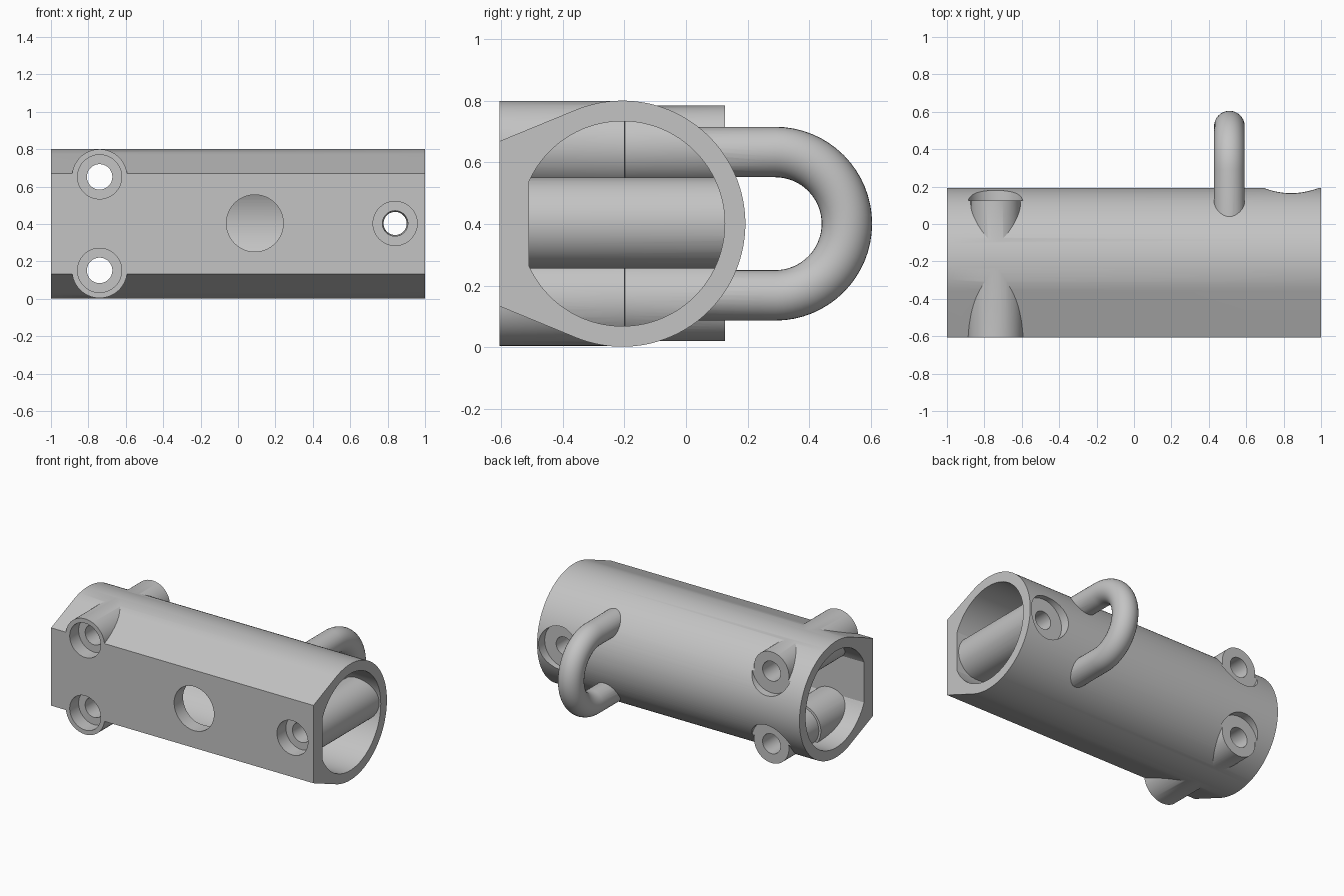
import bpy, bmesh
from math import pi, cos, sin, acos, atan2, hypot

if "Cube" in bpy.data.objects:
    bpy.data.objects.remove(bpy.data.objects["Cube"], do_unlink=True)

CY, CZ = -0.207, 0.401        # tube axis
R_OUT, R_IN = 0.4, 0.333
FRONT, FLAT_IN, SEAT = -0.607, -0.51, 0.126
BOSS_R, BOSS_BACK_R = 0.148, 0.133
BORE_R, HOLE_R = 0.118, 0.068

grey = bpy.data.materials.new("plain grey")
grey.use_nodes = True
COLOUR = (0.55, 0.55, 0.55, 1)
grey.diffuse_color = COLOUR
grey.node_tree.nodes["Principled BSDF"].inputs["Base Color"].default_value = COLOUR


def finish(name, bm):
    bmesh.ops.recalc_face_normals(bm, faces=bm.faces)
    mesh = bpy.data.meshes.new(name)
    bm.to_mesh(mesh)
    bm.free()
    mesh.materials.append(grey)
    obj = bpy.data.objects.new(name, mesh)
    bpy.context.collection.objects.link(obj)
    return obj


def loft(name, rings):
    """Skin equal-sized rings of points and cap both ends."""
    bm = bmesh.new()
    vs = [[bm.verts.new(p) for p in ring] for ring in rings]
    n = len(vs[0])
    for a, b in zip(vs, vs[1:]):
        for i in range(n):
            j = (i + 1) % n
            bm.faces.new((a[i], a[j], b[j], b[i]))
    bm.faces.new(vs[0])
    bm.faces.new(vs[-1])
    return finish(name, bm)


def prism_x(name, profile, half):
    return loft(name, [[(x, y, z) for y, z in profile] for x in (-half, half)])


def rod_y(name, x, z, stations, n=64):
    """Turned part along y from (y, radius) stations."""
    return loft(name, [[(x + r * cos(2 * pi * i / n), y, z + r * sin(2 * pi * i / n))
                        for i in range(n)] for y, r in stations])


def combine(target, tool, operation):
    mod = target.modifiers.new("combine", "BOOLEAN")
    mod.operation, mod.solver, mod.object = operation, "EXACT", tool
    bpy.context.view_layer.update()
    deps = bpy.context.evaluated_depsgraph_get()
    mesh = bpy.data.meshes.new_from_object(target.evaluated_get(deps))
    target.modifiers.clear()
    target.data = mesh
    bpy.data.objects.remove(tool, do_unlink=True)


def arc(radius, start, end, n):
    return [(CY + radius * cos(start + (end - start) * i / n),
             CZ + radius * sin(start + (end - start) * i / n)) for i in range(n + 1)]


# Tube shell: round back, tangent shoulders running to a flat front
py, pz = FRONT - CY, 0.268
tangent = atan2(pz, py) - acos(R_OUT / hypot(py, pz))
ty, tz = R_OUT * cos(tangent), R_OUT * sin(tangent)
over = 0.1                     # surplus in front, trimmed later
nose = pz - over * (tz - pz) / (ty - py)
shell = arc(R_OUT, -tangent, tangent, 96)
shell += [(FRONT - over, CZ + nose), (FRONT - over, CZ - nose)]
body = prism_x("tube_mount", shell, 1.0)

# Loop handle on the back
LOOP_X, LOOP_Y, LOOP_R, ROD_R = 0.51, 0.29, 0.233, 0.082
path = [(-0.1, LOOP_R, pi / 2)]
path += [(LOOP_Y + LOOP_R * cos(a), LOOP_R * sin(a), a)
         for a in (pi / 2 - pi * i / 32 for i in range(33))]
path.append((-0.1, -LOOP_R, -pi / 2))
rings = []
for y, z, a in path:
    ring = []
    for i in range(32):
        t = 2 * pi * i / 32
        out = ROD_R * cos(t)
        ring.append((LOOP_X + ROD_R * sin(t), y + out * cos(a), CZ + z + out * sin(a)))
    rings.append(ring)
combine(body, loft("loop_handle", rings), "UNION")

# Main bore with a flat inner front wall
cut = acos((FLAT_IN - CY) / R_IN)
combine(body, prism_x("bore_cutter", arc(R_IN, -cut, cut, 96), 1.3), "DIFFERENCE")

# Screw bosses: two on the right end, one in the middle of the left end
screws = [(-0.74, 0.652, BOSS_BACK_R, HOLE_R), (-0.74, 0.152, BOSS_BACK_R, HOLE_R),
          (0.84, 0.403, BOSS_R, 0.06)]
for x, z, back_r, hole_back in screws:
    if back_r < BOSS_R:
        stations = [(FRONT - 0.05, BOSS_R), (-0.2, BOSS_R), (-0.199, back_r), (0.2, back_r)]
    else:
        stations = [(FRONT - 0.05, BOSS_R), (0.14, BOSS_R)]
    combine(body, rod_y("boss", x, z, stations), "UNION")

# Back seats, front counterbores and through holes
for x, z, back_r, hole_back in screws:
    combine(body, rod_y("seat_cutter", x, z, [(SEAT, BOSS_R + 0.001), (0.3, BOSS_R + 0.001)]),
            "DIFFERENCE")
    combine(body, rod_y("screw_cutter", x, z,
                        [(-0.8, BORE_R), (FLAT_IN, BORE_R), (FLAT_IN, HOLE_R), (0.3, hole_back)]),
            "DIFFERENCE")

# Round window in the flat front
combine(body, rod_y("window_cutter", 0.09, 0.404, [(-0.8, 0.152), (-0.4, 0.152)]), "DIFFERENCE")

# Trim everything flush with the flat front
trim = [(-1, -0.2), (FRONT, -0.2), (FRONT, 1), (-1, 1)]
combine(body, prism_x("front_trim", trim, 1.3), "DIFFERENCE")

# Smooth round surfaces, sharp edges kept
bpy.ops.object.select_all(action="DESELECT")
body.select_set(True)
bpy.context.view_layer.objects.active = body
bpy.ops.object.shade_smooth_by_angle(angle=pi / 7)
